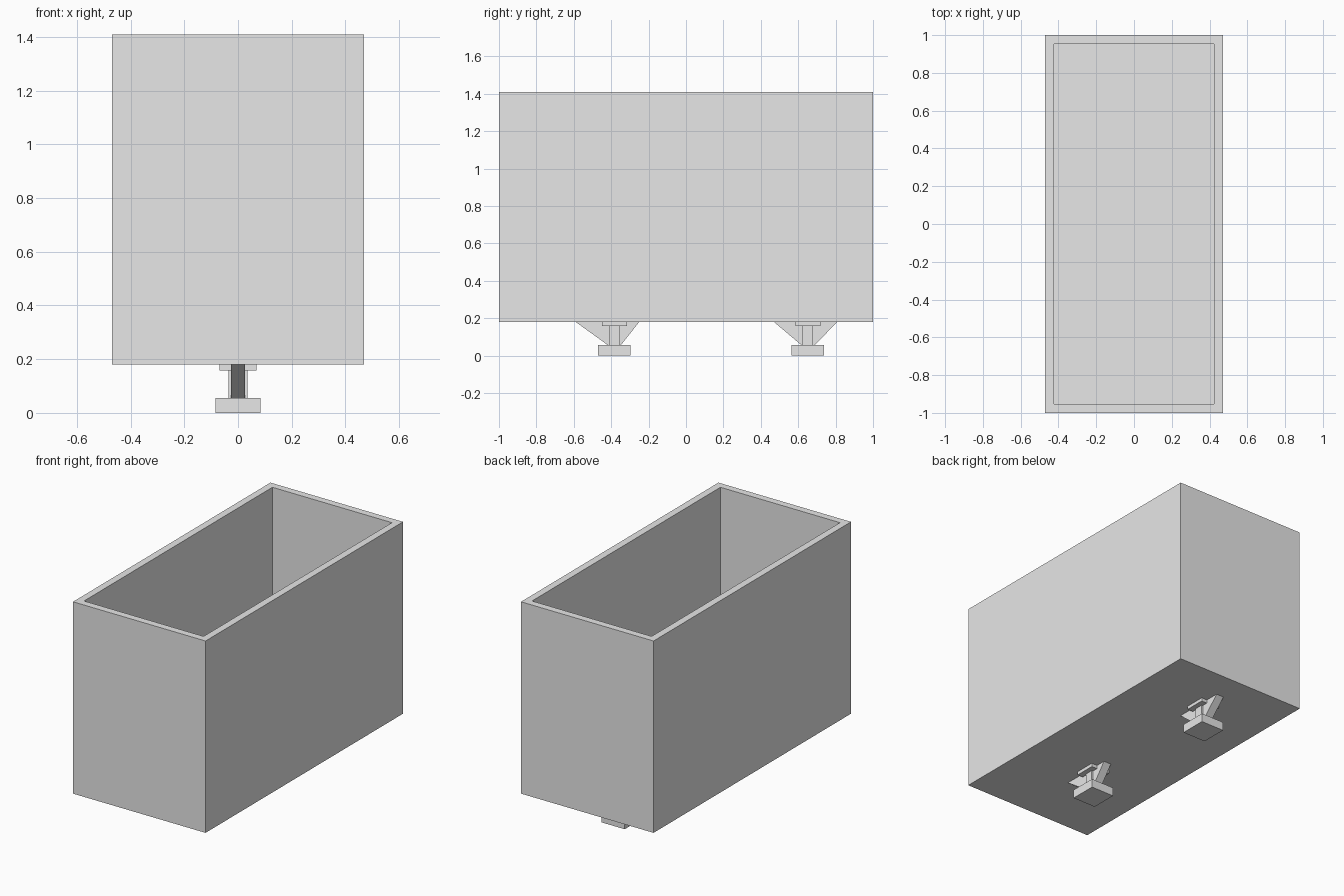
import bpy, bmesh
from mathutils import Vector

cube = bpy.data.objects.get("Cube")
if cube:
    bpy.data.objects.remove(cube, do_unlink=True)

grey = bpy.data.materials.new("light_grey")
grey.use_nodes = True
COLOUR = (0.8, 0.8, 0.8, 1)
grey.diffuse_color = COLOUR
grey.node_tree.nodes["Principled BSDF"].inputs["Base Color"].default_value = COLOUR


def finish(name, bm):
    bmesh.ops.recalc_face_normals(bm, faces=bm.faces)
    mesh = bpy.data.meshes.new(name)
    bm.to_mesh(mesh)
    bm.free()
    mesh.materials.append(grey)
    obj = bpy.data.objects.new(name, mesh)
    bpy.context.collection.objects.link(obj)
    return obj


def block(bm, low, high):
    low, high = Vector(low), Vector(high)
    made = bmesh.ops.create_cube(bm, size=1)["verts"]
    bmesh.ops.scale(bm, vec=high - low, verts=made)
    bmesh.ops.translate(bm, vec=(low + high) / 2, verts=made)


def box(name, low, high):
    bm = bmesh.new()
    block(bm, low, high)
    return finish(name, bm)


def prism(name, profile, half_width):
    """Extrude a (y, z) profile across x."""
    bm = bmesh.new()
    face = bm.faces.new([bm.verts.new((-half_width, y, z)) for y, z in profile])
    made = bmesh.ops.extrude_face_region(bm, geom=[face])["geom"]
    verts = [g for g in made if isinstance(g, bmesh.types.BMVert)]
    bmesh.ops.translate(bm, vec=(2 * half_width, 0, 0), verts=verts)
    return finish(name, bm)


# Open-topped trough: inset the top face and push it down to the floor
BASE, TOP, FLOOR = 0.18, 1.41, 0.24
bm = bmesh.new()
block(bm, (-0.47, -1, BASE), (0.47, 1, TOP))
bm.faces.ensure_lookup_table()
top = max(bm.faces, key=lambda f: f.calc_center_median().z)
bmesh.ops.inset_region(bm, faces=[top], thickness=0.065)
well = bmesh.ops.extrude_face_region(bm, geom=[top])["geom"]
bmesh.ops.translate(bm, vec=(0, 0, FLOOR - TOP),
                    verts=[g for g in well if isinstance(g, bmesh.types.BMVert)])
if top.is_valid:
    bmesh.ops.delete(bm, geom=[top], context='FACES_ONLY')
finish("trough", bm)

# Two feet: pad, post, top plate and a pair of sloping braces
for name, y, brace in (("front", -0.383, -0.42), ("back", 0.652, 0.64)):
    box(name + "_foot_pad", (-0.083, y - 0.087, 0), (0.083, y + 0.087, 0.056))
    box(name + "_foot_post", (-0.036, y - 0.028, 0.056), (0.036, y + 0.028, BASE))
    box(name + "_foot_plate", (-0.068, y - 0.067, 0.158), (0.068, y + 0.067, BASE))
    prism(name + "_foot_brace",
          [(brace - 0.17, BASE), (y - 0.035, 0.056),
           (y + 0.035, 0.056), (brace + 0.17, BASE)], 0.027)
